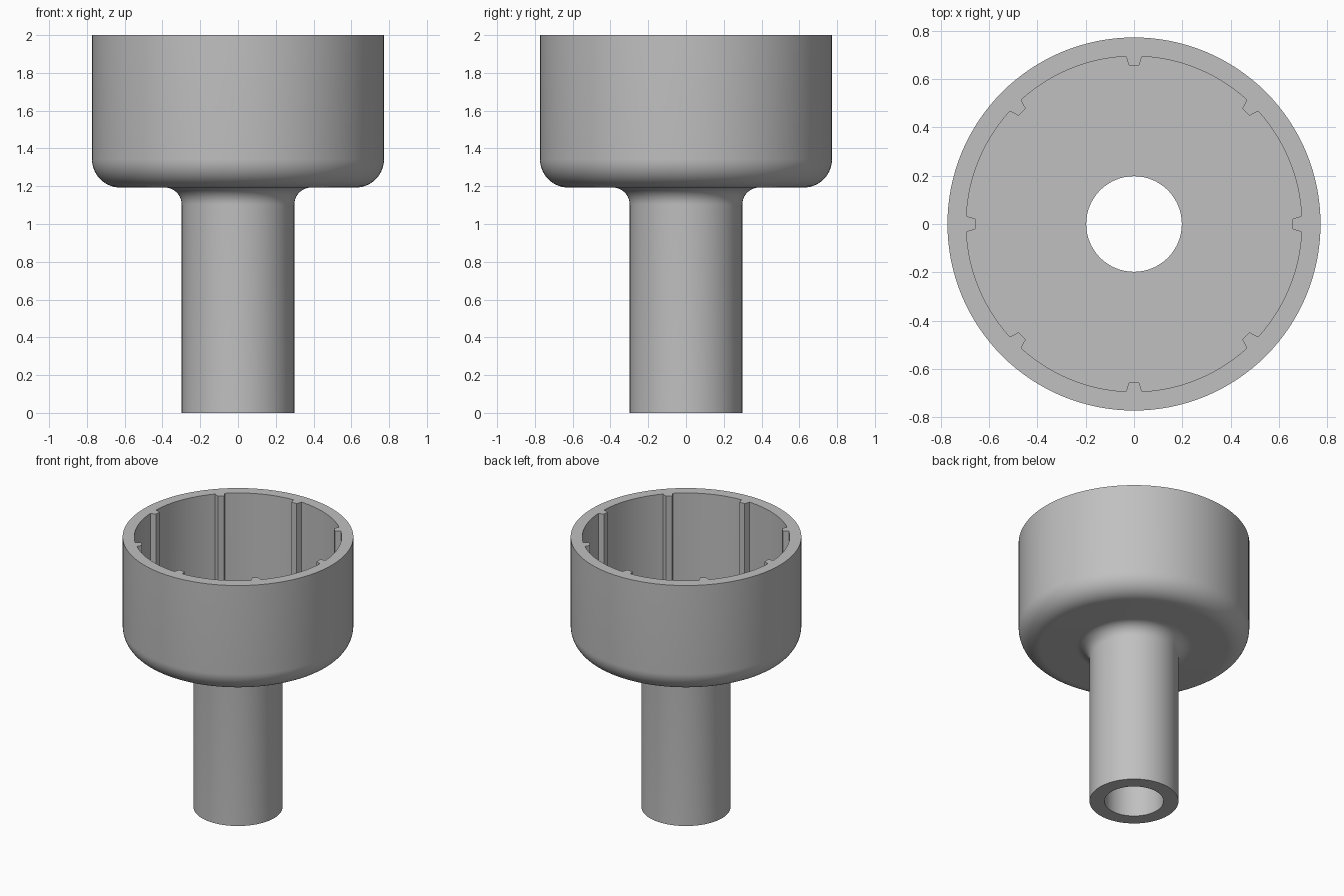
import bpy, bmesh
from math import sin, cos, pi, atan2, hypot, radians

SEGMENTS = 128
R_CUP, R_STEM, R_BORE, R_CAVITY = 0.773, 0.298, 0.198, 0.695
Z_UNDER, Z_FLOOR, Z_TOP = 1.193, 1.28, 2.0
R_ROUND, R_NECK = 0.15, 0.09
RIBS = 8

cube = bpy.data.objects.get("Cube")
if cube:
    bpy.data.objects.remove(cube, do_unlink=True)

grey = bpy.data.materials.new("plain_grey")
grey.use_nodes = True
COLOUR = (0.53, 0.53, 0.53, 1)
grey.diffuse_color = COLOUR
grey.node_tree.nodes["Principled BSDF"].inputs["Base Color"].default_value = COLOUR


def make_object(name, bm):
    bmesh.ops.recalc_face_normals(bm, faces=bm.faces)
    mesh = bpy.data.meshes.new(name)
    bm.to_mesh(mesh)
    bm.free()
    mesh.materials.append(grey)
    obj = bpy.data.objects.new(name, mesh)
    bpy.context.collection.objects.link(obj)
    return obj


def arc(cx, cz, r, start, end, steps=10):
    angles = [radians(start + (end - start) * i / steps) for i in range(steps + 1)]
    return [(cx + r * cos(a), cz + r * sin(a)) for a in angles]


def lathe(name, profile):
    """Revolve a closed (radius, height) loop around z."""
    bm = bmesh.new()
    rings = [[bm.verts.new((r * cos(2 * pi * i / SEGMENTS), r * sin(2 * pi * i / SEGMENTS), z))
              for r, z in profile] for i in range(SEGMENTS)]
    n = len(profile)
    for i in range(SEGMENTS):
        a, b = rings[i], rings[(i + 1) % SEGMENTS]
        for j in range(n):
            k = (j + 1) % n
            bm.faces.new((a[j], b[j], b[k], a[k]))
    return make_object(name, bm)


# Hollow stem flaring into a rounded cup, still filled inside
profile = [(R_BORE, 0), (R_STEM, 0)]
profile += arc(R_STEM + R_NECK, Z_UNDER - R_NECK, R_NECK, 180, 90)
profile += arc(R_CUP - R_ROUND, Z_UNDER + R_ROUND, R_ROUND, -90, 0, 14)
profile += [(R_CUP, Z_TOP), (R_BORE, Z_TOP)]
cup = lathe("cup_with_stem", profile)

# Cavity outline: a circle with a tapered notch left for each rib
base_half, tip_half, r_tip = 0.033, 0.021, 0.656
base_angle = atan2(base_half, R_CAVITY)
tip_angle = atan2(tip_half, r_tip)
outline = []
for i in range(RIBS):
    centre = 2 * pi * i / RIBS
    for r, a in ((hypot(r_tip, tip_half), -tip_angle), (hypot(r_tip, tip_half), tip_angle)):
        outline.append((r * cos(centre + a), r * sin(centre + a)))
    span = 2 * pi / RIBS - 2 * base_angle
    steps = SEGMENTS // RIBS
    for s in range(steps + 1):
        a = centre + base_angle + span * s / steps
        outline.append((R_CAVITY * cos(a), R_CAVITY * sin(a)))

bm = bmesh.new()
floor = bm.faces.new([bm.verts.new((x, y, Z_FLOOR)) for x, y in outline])
grown = bmesh.ops.extrude_face_region(bm, geom=[floor], use_keep_orig=True)
lid = [v for v in grown["geom"] if isinstance(v, bmesh.types.BMVert)]
bmesh.ops.translate(bm, verts=lid, vec=(0, 0, Z_TOP + 0.2 - Z_FLOOR))
cutter = make_object("cavity_cutter", bm)
cutter.hide_render = True

# Hollow out the cup, leaving the ribs on its wall
cut = cup.modifiers.new("cavity", "BOOLEAN")
cut.operation = "DIFFERENCE"
cut.solver = "EXACT"
cut.object = cutter
bpy.ops.object.select_all(action="DESELECT")
cup.select_set(True)
bpy.context.view_layer.objects.active = cup
bpy.ops.object.modifier_apply(modifier=cut.name)
bpy.data.objects.remove(cutter, do_unlink=True)
bpy.ops.object.shade_smooth_by_angle(angle=radians(30))
